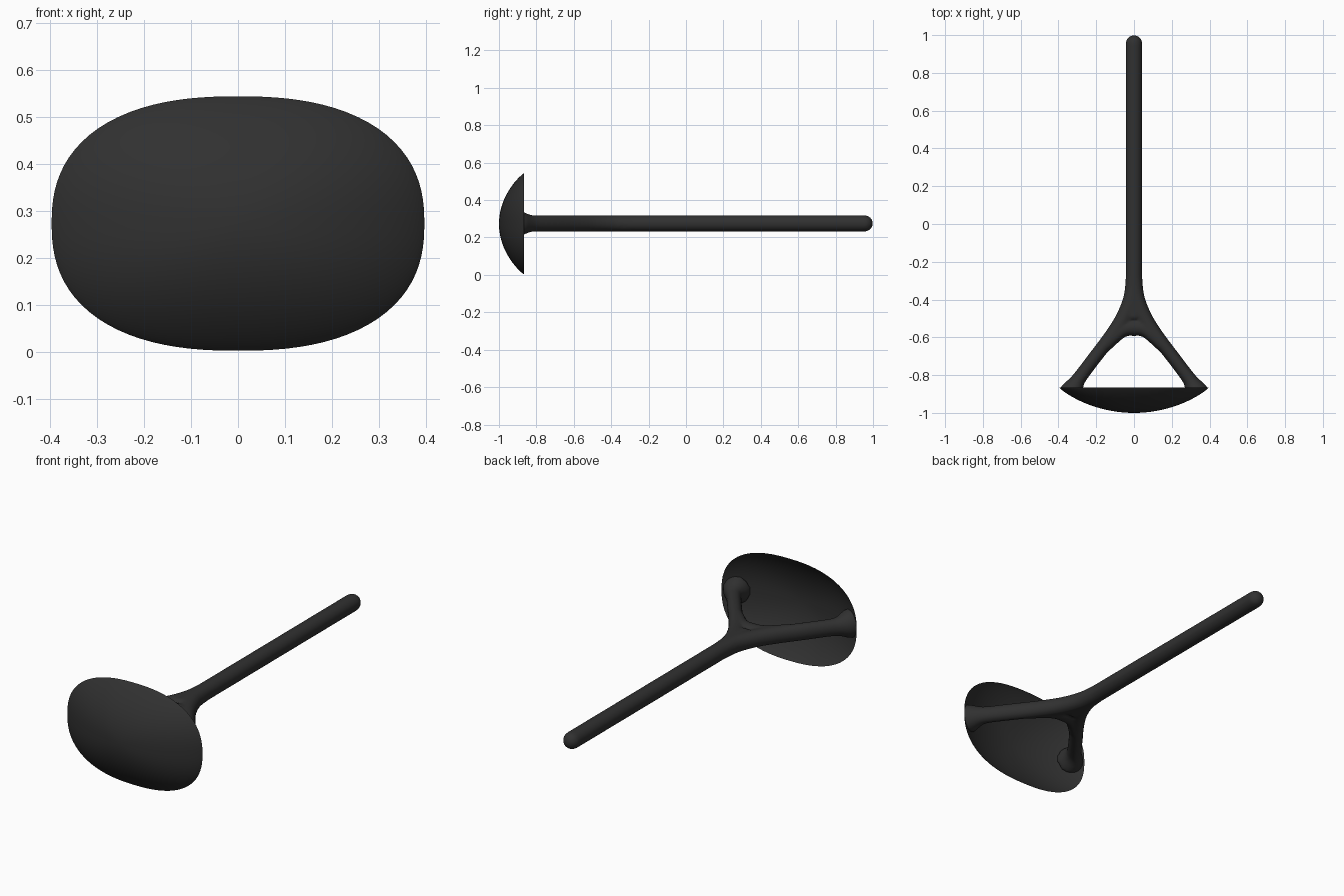
import bpy, bmesh, math
from mathutils import Vector

if "Cube" in bpy.data.objects:
    bpy.data.objects.remove(bpy.data.objects["Cube"])

CZ, A, B, P = 0.273, 0.397, 0.271, 2.4      # bowl centre height, half sizes, squareness
RIM, DEPTH_OUT, DEPTH_IN = -0.865, 0.135, 0.113

black = bpy.data.materials.new("matte black")
black.diffuse_color = (0.03, 0.03, 0.03, 1)
black.use_nodes = True
black.node_tree.nodes["Principled BSDF"].inputs["Base Color"].default_value = black.diffuse_color


def dome(t, depth):
    return RIM - depth * max(0.0, 1 - t * t) ** 0.87


def finish(name, me):
    me.materials.clear()
    me.materials.append(black)
    ob = bpy.data.objects.new(name, me)
    bpy.context.collection.objects.link(ob)
    return ob


# Bowl: outer and inner domes meeting in a sharp rim
bm = bmesh.new()
N, RINGS = 96, 20


def ring(t, depth):
    out = []
    for i in range(N):
        a = 2 * math.pi * i / N
        c, s = math.cos(a), math.sin(a)
        k = t / (abs(c) ** P + abs(s) ** P) ** (1 / P)
        out.append(bm.verts.new((A * k * c, dome(t, depth), CZ + B * k * s)))
    return out


rim = ring(1, 0)
for depth in (DEPTH_OUT, DEPTH_IN):
    prev = rim
    for j in range(1, RINGS):
        cur = ring(math.cos(math.pi / 2 * j / RINGS), depth)
        for i in range(N):
            bm.faces.new((prev[i], prev[(i + 1) % N], cur[(i + 1) % N], cur[i]))
        prev = cur
    tip = bm.verts.new((0, RIM - depth, CZ))
    for i in range(N):
        bm.faces.new((prev[i], prev[(i + 1) % N], tip))
bmesh.ops.recalc_face_normals(bm, faces=bm.faces)
me = bpy.data.meshes.new("bowl")
bm.to_mesh(me)
bm.free()
bowl = finish("bowl", me)

# Forked handle: swept tubes melted together
bm = bmesh.new()


def spline(pts, steps=6):
    res = []
    for i in range(len(pts) - 1):
        p = [Vector(pts[min(max(i + d, 0), len(pts) - 1)]) for d in (-1, 0, 1, 2)]
        for s in range(steps):
            u = s / steps
            res.append(0.5 * (2 * p[1] + (p[2] - p[0]) * u
                              + (2 * p[0] - 5 * p[1] + 4 * p[2] - p[3]) * u * u
                              + (3 * p[1] - p[0] - 3 * p[2] + p[3]) * u ** 3))
    return res + [Vector(pts[-1])]


def tube(pts, sides=28):
    """pts are (x, y, radius in plan, radius in height)"""
    prev = first = None
    for i, p in enumerate(pts):
        d = (pts[min(i + 1, len(pts) - 1)] - pts[max(i - 1, 0)]).xy.normalized()
        cur = []
        for k in range(sides):
            a = 2 * math.pi * k / sides
            w = p[2] * math.cos(a)
            cur.append(bm.verts.new((p[0] - d.y * w, p[1] + d.x * w, CZ + 0.002 + p[3] * math.sin(a))))
        if prev:
            for k in range(sides):
                bm.faces.new((prev[k], prev[(k + 1) % sides], cur[(k + 1) % sides], cur[k]))
        else:
            first = cur
        prev = cur
    bm.faces.new(first)
    bm.faces.new(prev)


R = 0.044
shaft = [Vector((0, y, R, R)) for y in (-0.5, -0.2, 0.2, 0.6, 1 - R)]
shaft += [Vector((0, 1 - R + R * math.sin(a), R * math.cos(a), R * math.cos(a)))
          for a in (0.25, 0.5, 0.75, 1.0, 1.25, 1.5)]
tube(shaft)
for s in (-1, 1):
    tube(spline([(0, -0.28, R, R), (s * 0.012, -0.39, R, R), (s * 0.055, -0.5, R, R),
                 (s * 0.125, -0.60, 0.038, R), (s * 0.21, -0.71, 0.036, R),
                 (s * 0.285, -0.81, 0.037, R), (s * 0.308, -0.845, 0.045, 0.05),
                 (s * 0.325, -0.88, 0.062, 0.066), (s * 0.335, -0.91, 0.07, 0.075)]))
# rounded crotch of the fork
tube(spline([(-0.15, -0.64, 0.036, R), (-0.065, -0.565, 0.038, R), (0, -0.548, 0.045, R),
             (0.065, -0.565, 0.038, R), (0.15, -0.64, 0.036, R)]))
bmesh.ops.recalc_face_normals(bm, faces=bm.faces)
me = bpy.data.meshes.new("handle_raw")
bm.to_mesh(me)
bm.free()
raw = finish("handle_raw", me)
m = raw.modifiers.new("melt", 'REMESH')
m.mode, m.voxel_size = 'VOXEL', 0.008
m = raw.modifiers.new("soften", 'SMOOTH')
m.factor, m.iterations = 0.5, 8
me = bpy.data.meshes.new_from_object(raw.evaluated_get(bpy.context.evaluated_depsgraph_get()))
bpy.data.objects.remove(raw)
me.name = "forked_handle"

# keep the arm feet inside the bowl wall
for v in me.vertices:
    x, y, z = v.co
    t = (abs(x / A) ** P + abs((z - CZ) / B) ** P) ** (1 / P)
    if t > 0.985:
        v.co.x = x * 0.985 / t
        t = 0.985
    v.co.y = max(y, dome(t, 0.124))
handle = finish("forked_handle", me)

for ob in (bowl, handle):
    bpy.ops.object.select_all(action='DESELECT')
    ob.select_set(True)
    bpy.context.view_layer.objects.active = ob
    bpy.ops.object.shade_smooth_by_angle(angle=math.radians(50))
